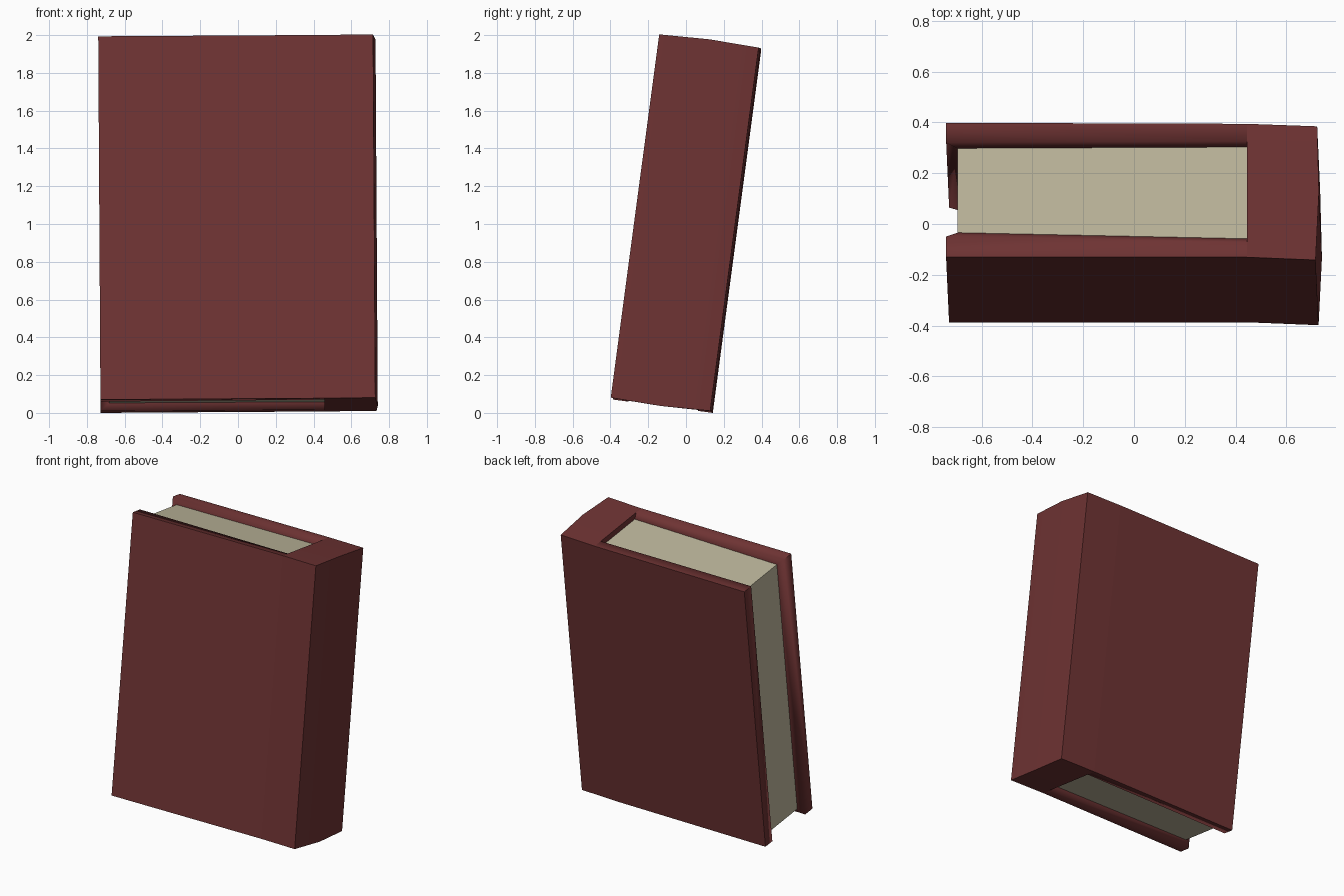
import bpy, bmesh, math
from mathutils import Matrix

if "Cube" in bpy.data.objects:
    bpy.data.objects.remove(bpy.data.objects["Cube"])

def material(name, rgb):
    m = bpy.data.materials.new(name)
    m.diffuse_color = (*rgb, 1)
    m.use_nodes = True
    m.node_tree.nodes["Principled BSDF"].inputs["Base Color"].default_value = m.diffuse_color
    return m

RED = material("dark red cover", (0.156, 0.033, 0.033))
CREAM = material("cream paper", (0.515, 0.475, 0.333))

# the whole book leans backwards, with a trace of roll
LEAN = (Matrix.Translation((0, 0, 1.0)) @ Matrix.Rotation(math.radians(-0.35), 4, 'Y')
        @ Matrix.Rotation(math.radians(-7.6), 4, 'X'))
HINGE = 0.45          # where boards meet the spine
TOP, PAGE_TOP = 0.97, 0.93
LEFT, PAGE_LEFT = -0.735, -0.69
parts = []

def build(name, verts, faces, mat, angle):
    me = bpy.data.meshes.new(name)
    me.from_pydata(verts, [], faces)
    bm = bmesh.new()
    bm.from_mesh(me)
    bmesh.ops.recalc_face_normals(bm, faces=bm.faces)
    bm.to_mesh(me)
    bm.free()
    me.transform(LEAN)
    me.materials.append(mat)
    ob = bpy.data.objects.new(name, me)
    bpy.context.collection.objects.link(ob)
    bpy.ops.object.select_all(action='DESELECT')
    ob.select_set(True)
    bpy.context.view_layer.objects.active = ob
    bpy.ops.object.shade_smooth_by_angle(angle=math.radians(angle))
    parts.append(ob)

def ring(x, y_left, y_hinge, h):
    """Upright rectangle from x to the hinge, open at the hinge side."""
    return [(HINGE, y_hinge, -h), (x, y_left, -h), (x, y_left, h), (HINGE, y_hinge, h)]

def board(name, outer, rim, inner):
    v = ring(LEFT, *outer, TOP) + ring(LEFT, *rim, TOP) + ring(PAGE_LEFT, *inner, PAGE_TOP)
    f = [(0, 1, 2, 3), (8, 9, 10, 11)]
    for k in (0, 4):
        f += [(k + i, k + i + 1, k + i + 5, k + i + 4) for i in range(3)]
    build(name, v, f, RED, 75)

# cover boards: flat rim, sloping inwards to the paper
PAGE_F, PAGE_B = (-0.159, -0.183), (0.176, 0.181)
board("front_board", (-0.262, -0.262), (-0.180, -0.203), PAGE_F)
board("back_board", (0.272, 0.268), (0.194, 0.199), PAGE_B)

# thick spine, slightly bulged in the middle
outline = [(HINGE, -0.262, 0), (0.720, -0.273, 0), (0.733, -0.005, 0.009),
           (0.726, 0.258, 0), (HINGE, 0.268, 0), (HINGE, 0, 0)]
v = [(x, y, s * (TOP + b)) for s in (-1, 1) for x, y, b in outline]
f = [(i, (i + 1) % 6, (i + 1) % 6 + 6, i + 6) for i in range(6)]
f += [(k, k + 1, k + 2, k + 5) for k in (0, 6)] + [(k + 2, k + 3, k + 4, k + 5) for k in (0, 6)]
build("spine", v, f, RED, 30)

# page block
v = ring(PAGE_LEFT, *PAGE_F, PAGE_TOP) + ring(PAGE_LEFT, *PAGE_B, PAGE_TOP)
f = [(0, 1, 2, 3), (4, 5, 6, 7)] + [(i, (i + 1) % 4, (i + 1) % 4 + 4, i + 4) for i in range(4)]
build("page_block", v, f, CREAM, 30)

# rest on the ground and centre
pts = [p.co for o in parts for p in o.data.vertices]
mid = lambda a: -(min(p[a] for p in pts) + max(p[a] for p in pts)) / 2
shift = Matrix.Translation((mid(0), mid(1), -min(p.z for p in pts)))
for o in parts:
    o.data.transform(shift)
